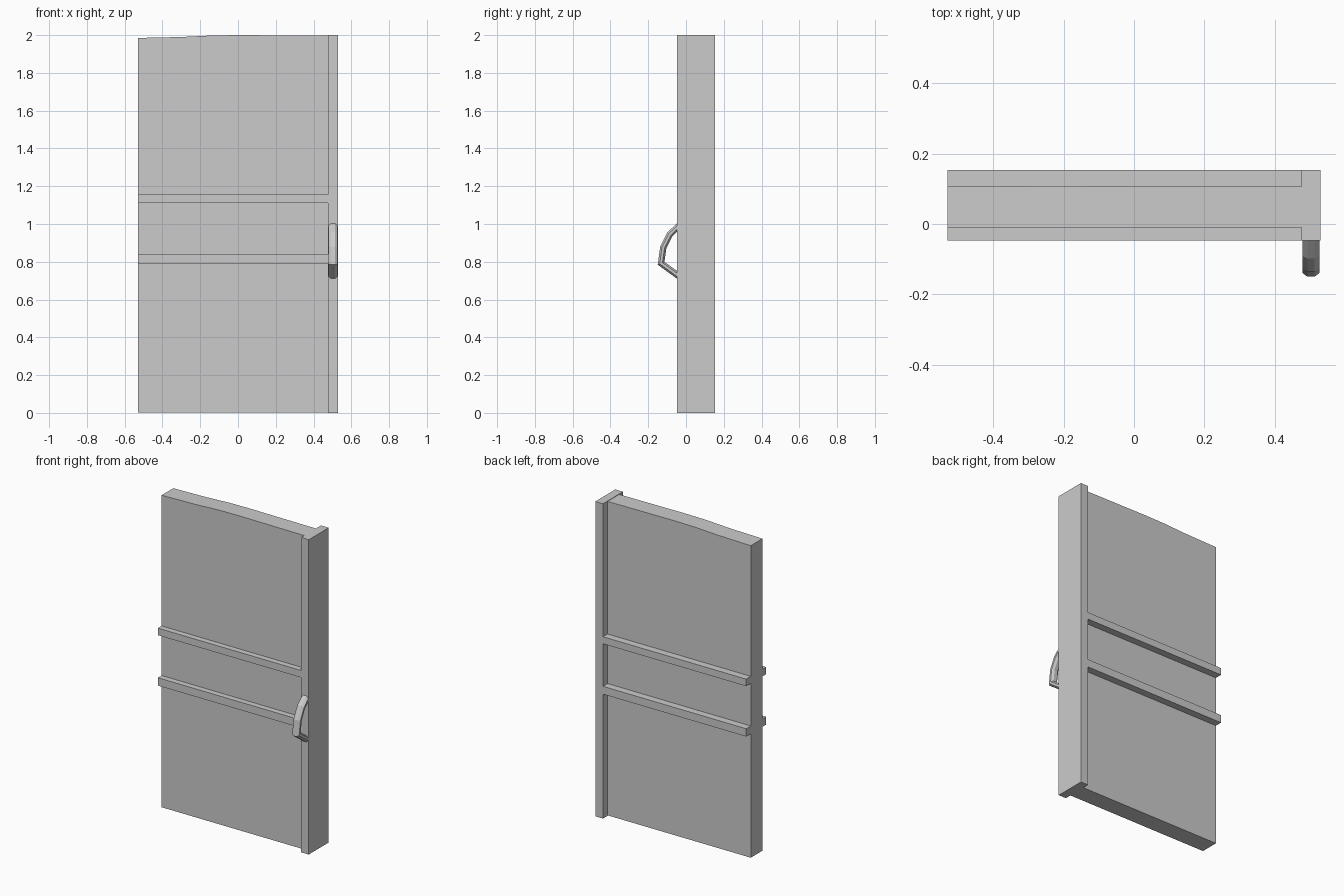
import bpy, bmesh, math
from mathutils import Vector

if "Cube" in bpy.data.objects:
    bpy.data.objects.remove(bpy.data.objects["Cube"])


def finish(bm, name):
    bmesh.ops.recalc_face_normals(bm, faces=bm.faces)
    me = bpy.data.meshes.new(name)
    bm.to_mesh(me)
    bm.free()
    ob = bpy.data.objects.new(name, me)
    bpy.context.collection.objects.link(ob)
    return ob


def prism(name, outline, y0, y1):
    """Extrude an outline in x, z from y0 to y1."""
    bm = bmesh.new()
    face = bm.faces.new([bm.verts.new((x, y0, z)) for x, z in outline])
    ext = bmesh.ops.extrude_face_region(bm, geom=[face])
    verts = [v for v in ext["geom"] if isinstance(v, bmesh.types.BMVert)]
    bmesh.ops.translate(bm, verts=verts, vec=(0, y1 - y0, 0))
    return finish(bm, name)


def box(name, x0, x1, y0, y1, z0, z1):
    return prism(name, [(x0, z0), (x1, z0), (x1, z1), (x0, z1)], y0, y1)


def handle(name, x, path, rx, r, sides=8):
    """Mitred sweep of an oval section along a path in y, z."""
    bm = bmesh.new()
    pts = [Vector(p) for p in path]
    rings = []
    for i, p in enumerate(pts):
        a = (p - pts[max(i - 1, 0)]).normalized()
        b = (pts[min(i + 1, len(pts) - 1)] - p).normalized()
        t = (a + b).normalized()
        side = Vector((-t.y, t.x))
        ref = a if a.length else b
        miter = r / max(t.dot(ref), 0.4)
        ring = []
        for k in range(sides):
            ang = math.tau * (k + 0.5) / sides
            q = p + side * miter * math.sin(ang)
            ring.append(bm.verts.new((x + rx * math.cos(ang), q.x, q.y)))
        rings.append(ring)
    for lo, hi in zip(rings, rings[1:]):
        for k in range(sides):
            n = (k + 1) % sides
            bm.faces.new((lo[k], lo[n], hi[n], hi[k]))
    bm.faces.new(rings[0])
    bm.faces.new(rings[-1])
    return finish(bm, name)


LEFT, STILE, RIGHT = -0.53, 0.476, 0.53
FRONT, P_FRONT, P_BACK, BACK = -0.047, -0.01, 0.107, 0.153

# Door panel with its slightly worn top edge
prism("door_panel",
      [(LEFT, 0.003), (STILE, 0.003), (STILE, 1.997), (0.0, 2.0),
       (-0.14, 1.998), (-0.3, 1.99), (LEFT, 1.985)], P_FRONT, P_BACK)

# Thick upright at the opening side
box("stile", STILE, RIGHT, FRONT, BACK, 0, 2)

# Cross rails on both faces
for label, z0, z1 in (("lower", 0.79, 0.84), ("upper", 1.11, 1.155)):
    box(label + "_front_rail", LEFT, STILE, FRONT, P_FRONT, z0, z1)
    box(label + "_back_rail", LEFT, STILE, P_BACK, BACK, z0, z1)

# Bent pull handle
handle("pull_handle", 0.503,
       [(-0.035, 0.992), (-0.085, 0.946), (-0.12, 0.877),
        (-0.132, 0.792), (-0.035, 0.722)], 0.026, 0.018)
